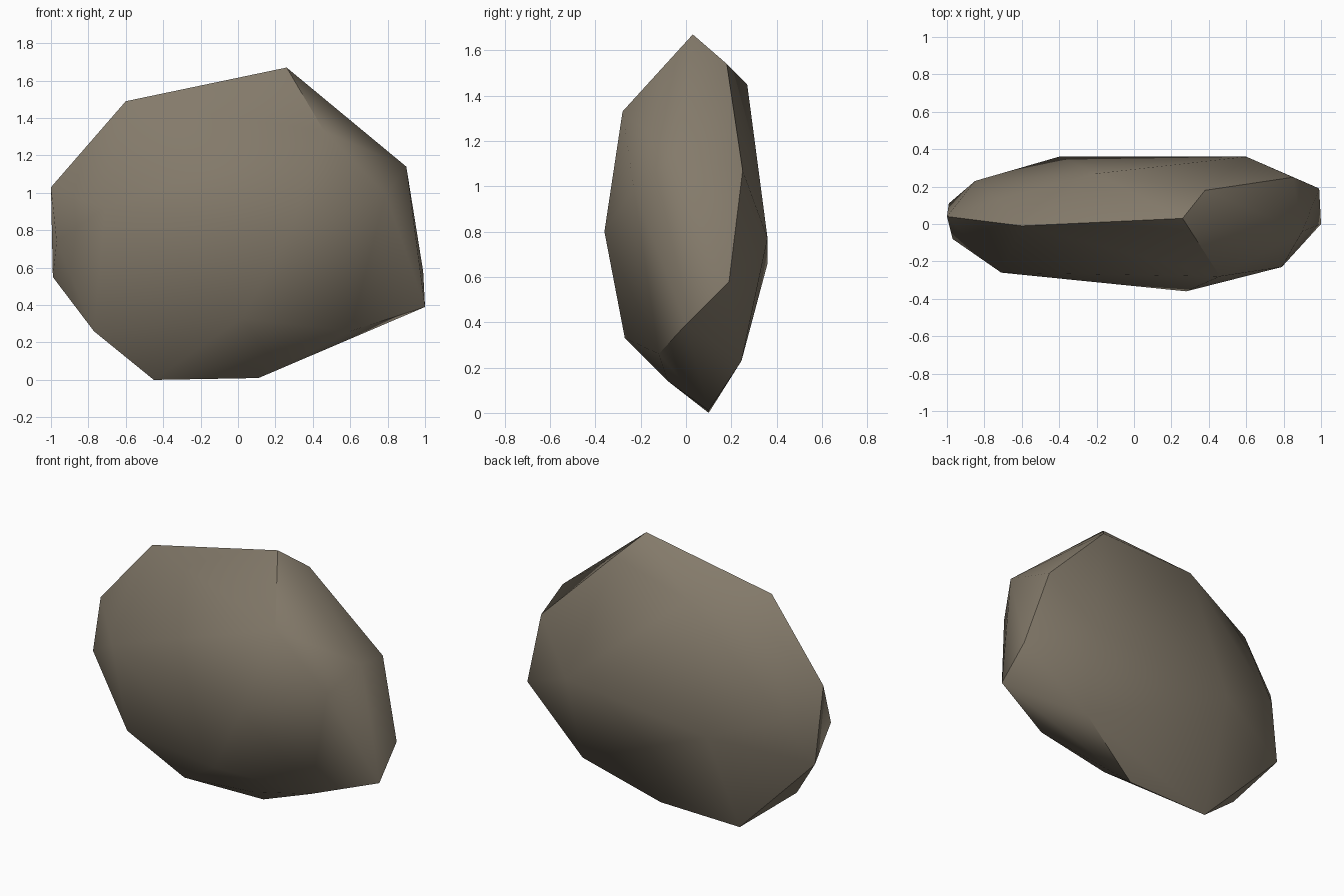
import bpy, bmesh, math

old = bpy.data.objects.get("Cube")
if old:
    bpy.data.objects.remove(old, do_unlink=True)

# Corners of the boulder, grouped by where they lie
crown = [(-0.60, -0.01, 1.49), (0.26, 0.03, 1.67), (0.38, 0.18, 1.54), (-0.20, 0.27, 1.45)]
front = [(0.46, -0.28, 1.33), (0.79, -0.23, 0.99), (0.28, -0.36, 0.80),
         (-0.71, -0.26, 0.92), (0.02, -0.27, 0.33)]
back = [(-0.40, 0.36, 0.66), (0.60, 0.36, 0.77), (0.85, 0.25, 1.07), (-0.85, 0.23, 0.84)]
sides = [(0.90, -0.04, 1.14), (1.00, 0.00, 0.39), (0.99, 0.19, 0.58),
         (-1.00, 0.04, 1.03), (-0.97, -0.08, 0.74), (-0.99, 0.11, 0.55), (-0.73, 0.13, 1.28)]
base = [(-0.45, 0.10, 0.0), (0.11, 0.10, 0.01), (0.16, -0.08, 0.14),
        (0.60, -0.12, 0.26), (0.56, 0.245, 0.23), (-0.77, -0.02, 0.26)]

# Stretch a faceted skin around the corners
bm = bmesh.new()
for p in crown + front + back + sides + base:
    bm.verts.new(p)
bmesh.ops.convex_hull(bm, input=bm.verts)
loose = [v for v in bm.verts if not v.link_faces]
bmesh.ops.delete(bm, geom=loose, context='VERTS')
bmesh.ops.recalc_face_normals(bm, faces=bm.faces)
mesh = bpy.data.meshes.new("boulder")
bm.to_mesh(mesh)
bm.free()

boulder = bpy.data.objects.new("boulder", mesh)
bpy.context.collection.objects.link(boulder)

# Warm grey stone
stone = bpy.data.materials.new("warm_grey_stone")
colour = (0.23, 0.195, 0.145, 1.0)
stone.diffuse_color = colour
stone.use_nodes = True
bsdf = next(n for n in stone.node_tree.nodes if n.type == 'BSDF_PRINCIPLED')
bsdf.inputs["Base Color"].default_value = colour
bsdf.inputs["Roughness"].default_value = 0.9
mesh.materials.append(stone)

# Soft faces with the steepest ridges kept sharp
bpy.ops.object.select_all(action='DESELECT')
boulder.select_set(True)
bpy.context.view_layer.objects.active = boulder
bpy.ops.object.shade_smooth_by_angle(angle=math.radians(42))
